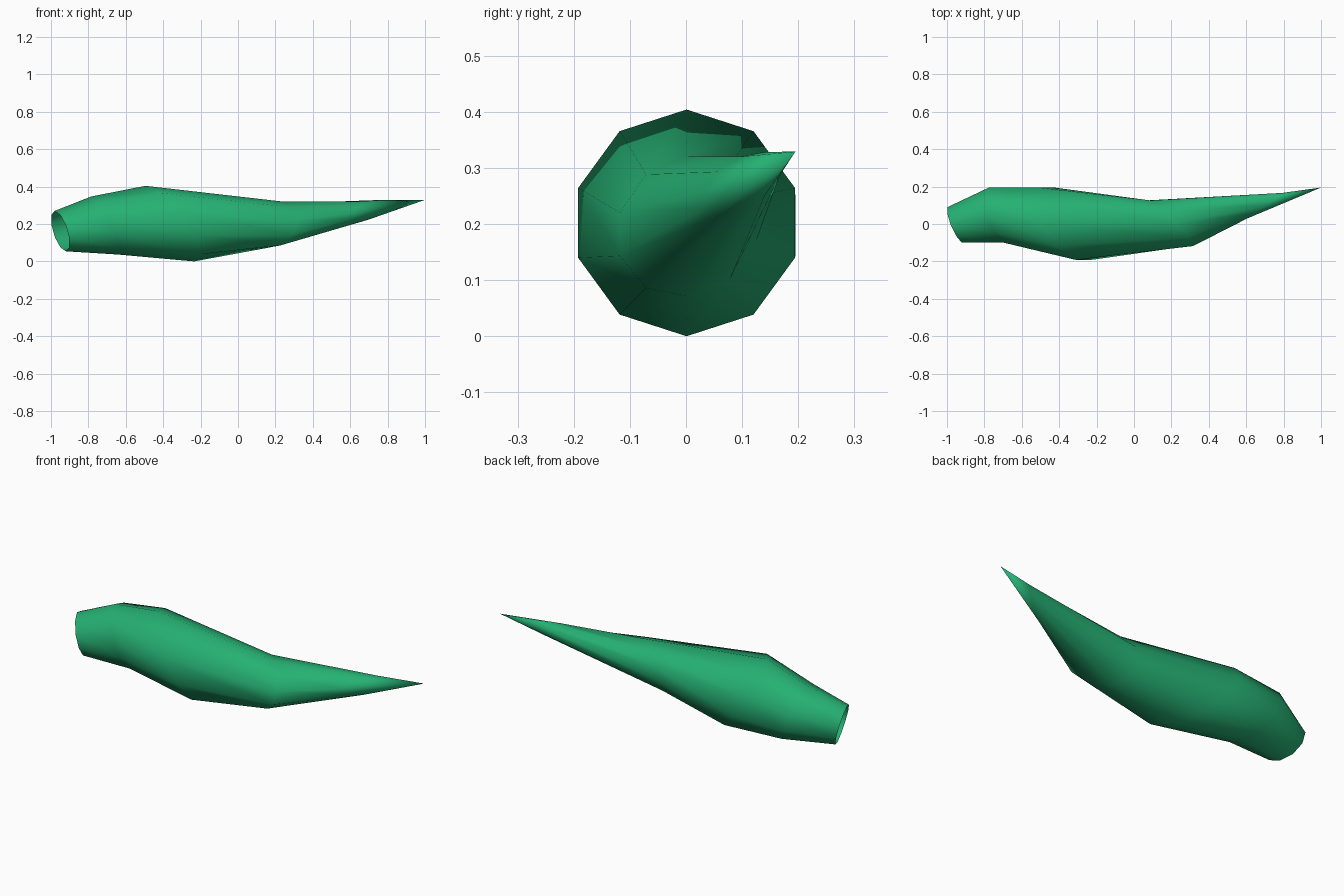
import bpy, bmesh, math

if "Cube" in bpy.data.objects:
    bpy.data.objects.remove(bpy.data.objects["Cube"])

SIDES = 10

# Cross-sections along the body:
# centre xyz, y radius, z radius, x lean with y, x lean with z, z lean with y
RINGS = [
    (-0.950, -0.005, 0.160, 0.100, 0.108, -0.040, -0.030, 0.000),   # open end
    (-0.715,  0.048, 0.190, 0.155, 0.155, -0.040, -0.070, 0.000),
    (-0.365,  0.001, 0.200, 0.203, 0.202, -0.100, -0.130, 0.000),   # widest
    ( 0.190,  0.004, 0.194, 0.128, 0.125, -0.120,  0.040, 0.015),
    ( 0.700,  0.098, 0.270, 0.072, 0.048,  0.100,  0.000, 0.030),
]
TIP = (1.0, 0.195, 0.327)

mat = bpy.data.materials.new("leaf_green")
mat.diffuse_color = (0.019, 0.434, 0.17, 1.0)
mat.use_nodes = True
mat.node_tree.nodes["Principled BSDF"].inputs["Base Color"].default_value = mat.diffuse_color

bm = bmesh.new()


def add_ring(cx, cy, cz, ry, rz, lean_y, lean_z, lift):
    ring = []
    for i in range(SIDES):
        a = math.radians(90) + 2 * math.pi * i / SIDES
        c, s = math.cos(a), math.sin(a)
        ring.append(bm.verts.new((cx + lean_y * c + lean_z * s,
                                  cy + ry * c,
                                  cz + rz * s + lift * c)))
    return ring


# Body skin between neighbouring sections
rings = [add_ring(*r) for r in RINGS]
for a, b in zip(rings, rings[1:]):
    for i in range(SIDES):
        j = (i + 1) % SIDES
        bm.faces.new((a[i], a[j], b[j], b[i]))

# Pointed tip
tip = bm.verts.new(TIP)
for i in range(SIDES):
    bm.faces.new((rings[-1][i], rings[-1][(i + 1) % SIDES], tip))

bmesh.ops.recalc_face_normals(bm, faces=bm.faces[:])

# Put the lowest point on the ground
low = min(v.co.z for v in bm.verts)
bmesh.ops.translate(bm, verts=bm.verts[:], vec=(0, 0, -low))
for f in bm.faces:
    f.smooth = True

mesh = bpy.data.meshes.new("curved_spike")
bm.to_mesh(mesh)
bm.free()
mesh.materials.append(mat)
spike = bpy.data.objects.new("curved_spike", mesh)
bpy.context.collection.objects.link(spike)
